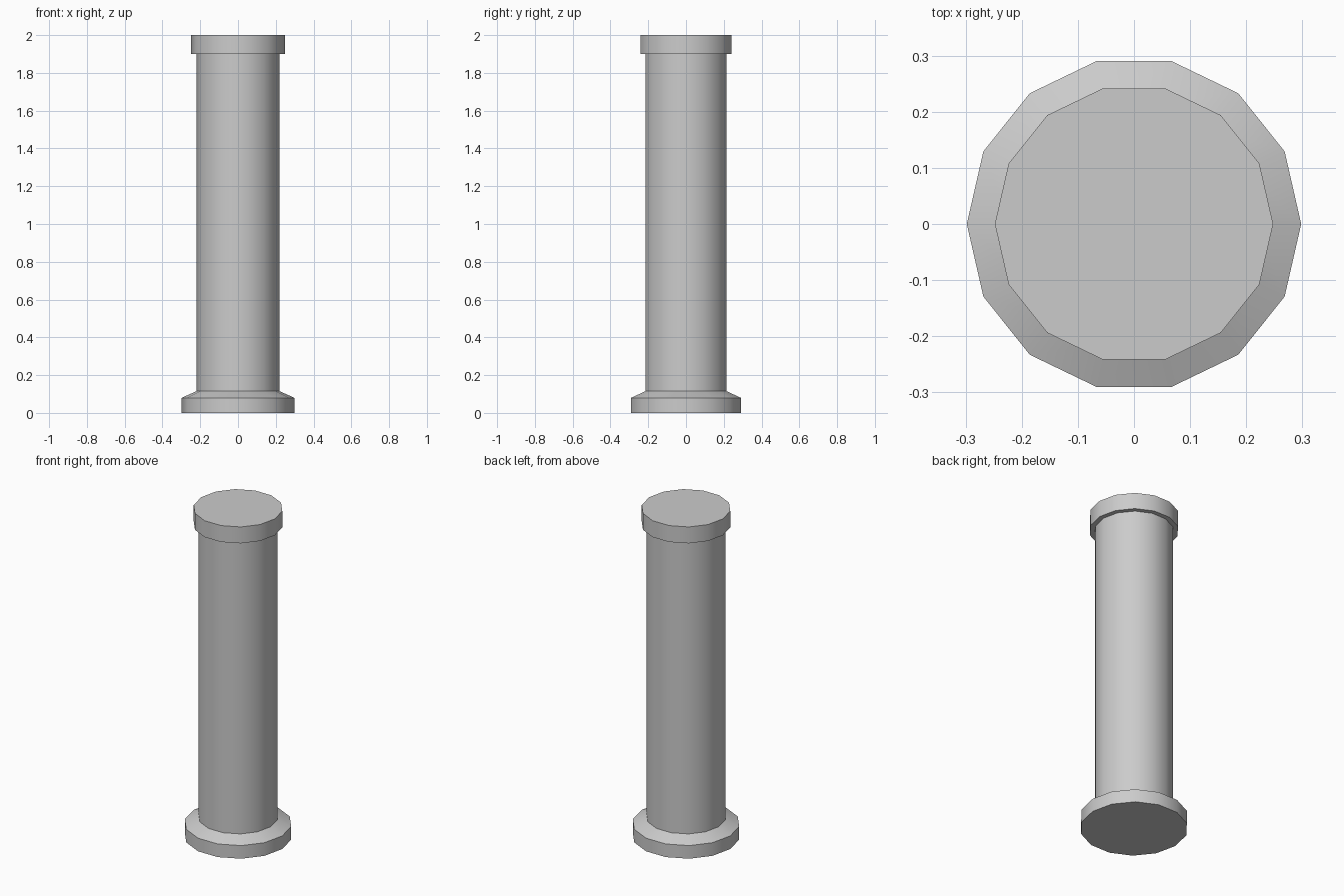
import bpy, bmesh, math

if "Cube" in bpy.data.objects:
    bpy.data.objects.remove(bpy.data.objects["Cube"])

SIDES = 14

# Column outline from bottom to top: (radius, height)
profile = [
    (0.298, 0.0), (0.298, 0.08),   # base disc
    (0.22, 0.115), (0.22, 1.90),   # sloped shoulder and shaft
    (0.248, 1.90), (0.248, 2.0),   # top cap
]

bm = bmesh.new()
rings = []
for r, z in profile:
    angles = [2 * math.pi * i / SIDES for i in range(SIDES)]
    rings.append([bm.verts.new((r * math.cos(a), r * math.sin(a), z)) for a in angles])

# Side walls between neighbouring rings
for low, high in zip(rings, rings[1:]):
    for i in range(SIDES):
        j = (i + 1) % SIDES
        bm.faces.new((low[i], low[j], high[j], high[i]))

# Flat ends
bm.faces.new(rings[0][::-1])
bm.faces.new(rings[-1])

mesh = bpy.data.meshes.new("column")
bm.to_mesh(mesh)
bm.free()
column = bpy.data.objects.new("column", mesh)
bpy.context.collection.objects.link(column)

# Smooth around the shaft, sharp at the rims
bpy.context.view_layer.objects.active = column
column.select_set(True)
bpy.ops.object.shade_smooth_by_angle(angle=math.radians(30))
